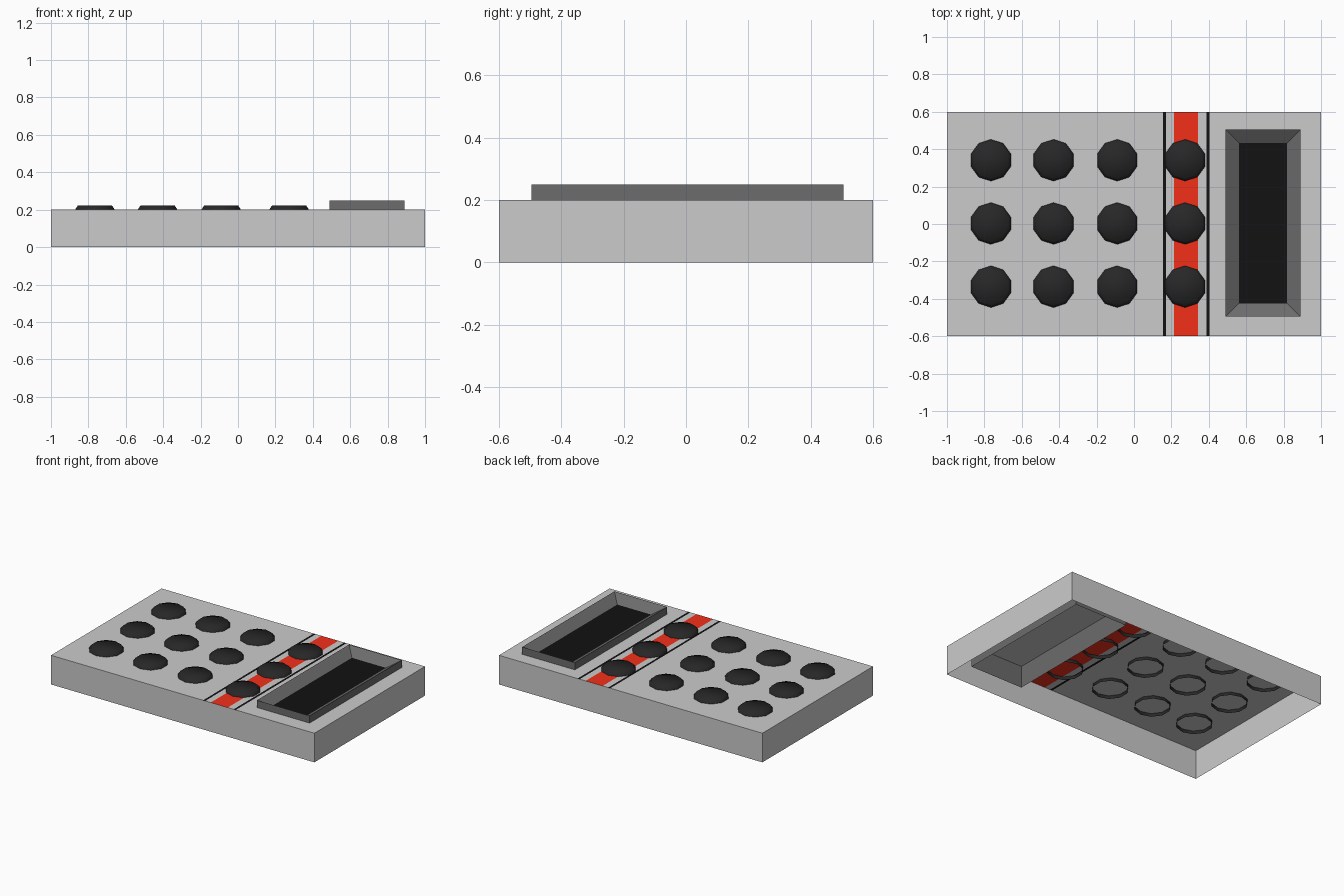
import bpy, bmesh
from mathutils import Matrix, Vector

if "Cube" in bpy.data.objects:
    bpy.data.objects.remove(bpy.data.objects["Cube"])


def material(name, r, g, b):
    m = bpy.data.materials.new(name)
    m.diffuse_color = (r, g, b, 1)
    m.use_nodes = True
    m.node_tree.nodes["Principled BSDF"].inputs["Base Color"].default_value = m.diffuse_color
    return m


grey = material("light_grey", 0.8, 0.8, 0.8)
red = material("red", 0.9, 0.03, 0.01)
black = material("black", 0.006, 0.006, 0.006)
charcoal = material("charcoal", 0.02, 0.02, 0.02)
dark_grey = material("dark_grey", 0.15, 0.15, 0.15)


def finish(name, bm, mats, location=(0, 0, 0)):
    mesh = bpy.data.meshes.new(name)
    bm.to_mesh(mesh)
    bm.free()
    for m in mats:
        mesh.materials.append(m)
    obj = bpy.data.objects.new(name, mesh)
    obj.location = location
    bpy.context.collection.objects.link(obj)
    return obj


def open_box(sx, sy, z0, z1):
    """Box without its bottom face."""
    bm = bmesh.new()
    bmesh.ops.create_cube(bm, size=1, matrix=Matrix.Translation((0, 0, (z0 + z1) / 2))
                          @ Matrix.Diagonal((sx, sy, z1 - z0, 1)))
    bm.normal_update()
    bottom = [f for f in bm.faces if f.normal.z < -0.5]
    bmesh.ops.delete(bm, geom=bottom, context='FACES_ONLY')
    return bm


# Body: open-bottomed slab with coloured stripes cut into its top
stripes = [(0.155, 0.171, 2), (0.213, 0.342, 1), (0.387, 0.403, 2)]
bm = open_box(2, 1.2, 0, 0.2)
for a, b, _ in stripes:
    for x in (a, b):
        bmesh.ops.bisect_plane(bm, geom=bm.verts[:] + bm.edges[:] + bm.faces[:],
                               plane_co=(x, 0, 0), plane_no=(1, 0, 0))
bm.normal_update()
for f in bm.faces:
    if f.normal.z > 0.5:
        cx = f.calc_center_median().x
        for a, b, index in stripes:
            if a < cx < b:
                f.material_index = index
finish("body", bm, [grey, red, black])

# Display tray: raised frame sloping inward to a black panel
bm = open_box(0.4, 1.0, 0.05, 0.25)
top = max(bm.faces, key=lambda f: f.calc_center_median().z)
bmesh.ops.inset_region(bm, faces=[top], thickness=0.1)
bmesh.ops.translate(bm, verts=top.verts[:], vec=Vector((0, 0, -0.045)))
top.material_index = 1
finish("display_tray", bm, [dark_grey, black], (0.69, 0.005, 0))


# Buttons: ten-sided caps with a chamfered rim, open underneath
def button(name, x, y):
    bm = bmesh.new()
    ring = bmesh.ops.create_circle(bm, cap_ends=True, segments=10, radius=0.113)["verts"]
    face = bm.faces[:][0]
    if face.normal.z < 0:
        face.normal_flip()
    for scale, dz in ((1, 0.02), (0.85, 0.024)):
        ext = bmesh.ops.extrude_discrete_faces(bm, faces=[face])
        face = ext["faces"][0]
        bmesh.ops.translate(bm, verts=face.verts[:], vec=Vector((0, 0, dz)))
        bmesh.ops.scale(bm, verts=face.verts[:], vec=(scale, scale, 1))
    bmesh.ops.remove_doubles(bm, verts=bm.verts[:], dist=1e-5)
    # point a corner toward +y, flats toward +-x
    v = max(bm.verts, key=lambda v: v.co.y)
    if abs(v.co.x) > 1e-4:
        bmesh.ops.rotate(bm, verts=bm.verts[:], matrix=Matrix.Rotation(0.31415927, 3, 'Z'))
    bmesh.ops.recalc_face_normals(bm, faces=bm.faces[:])
    for f in bm.faces:
        f.smooth = True
    finish(name, bm, [charcoal], (x, y, 0.178))


for i, x in enumerate((-0.765, -0.43, -0.09, 0.273)):
    for j, y in enumerate((-0.335, 0.003, 0.341)):
        button(f"button_{i + 1}_{j + 1}", x, y)
